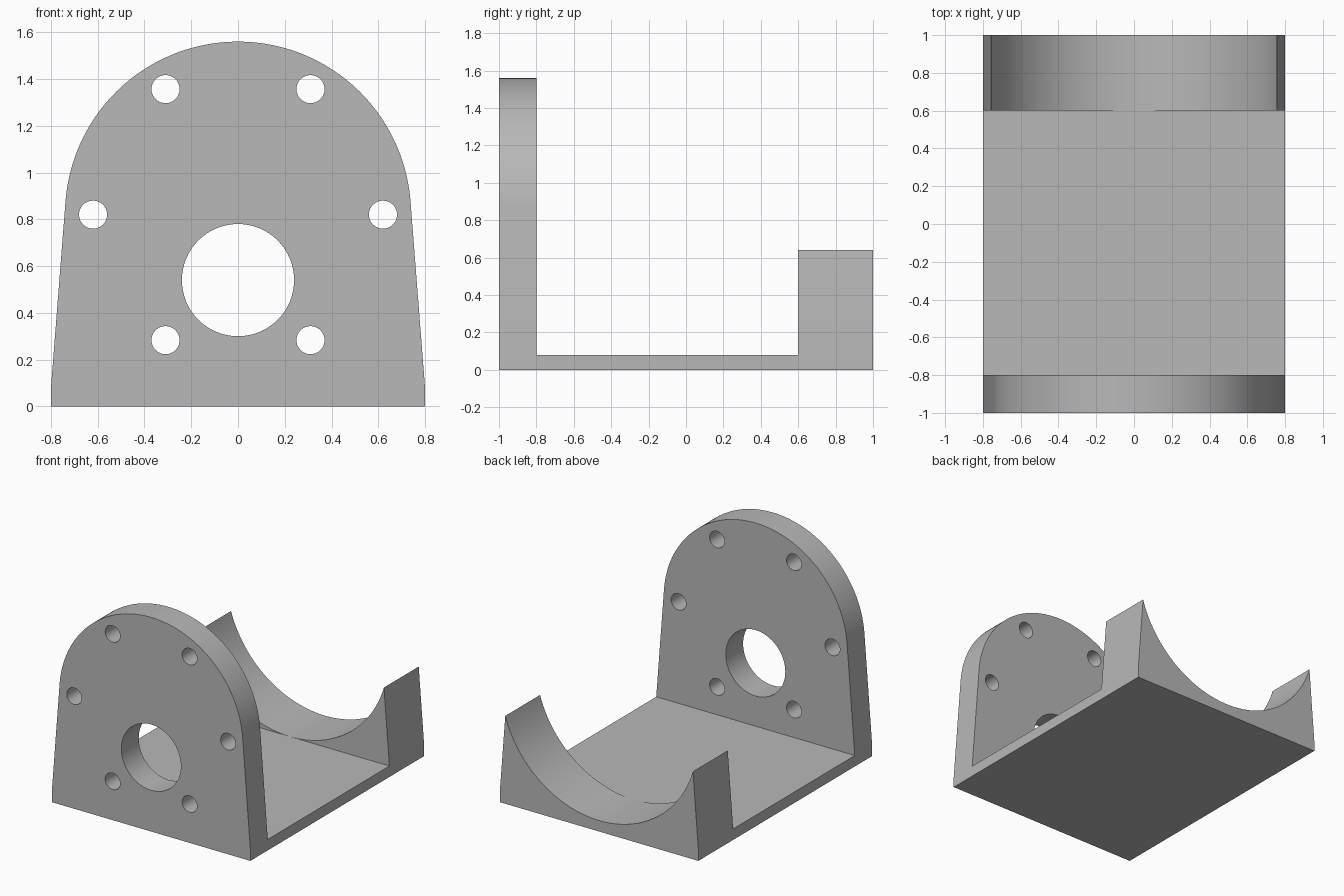
import bpy
import bmesh
from math import sin, cos, pi, radians, atan2, acos, hypot

cube = bpy.data.objects.get("Cube")
if cube:
    bpy.data.objects.remove(cube, do_unlink=True)

# Main dimensions
HALF_W, FLOOR_T = 0.8, 0.08
AXIS_Z, ARCH_R = 0.82, 0.74
CRADLE_TOP = 0.64

grey = bpy.data.materials.new("light grey")
grey.use_nodes = True
colour = (0.48, 0.48, 0.48, 1)
grey.diffuse_color = colour
grey.node_tree.nodes["Principled BSDF"].inputs["Base Color"].default_value = colour


def arc(cz, r, start, end, steps):
    """Points on a circle centred on x = 0, from start to end angle."""
    angles = [start + (end - start) * i / steps for i in range(steps + 1)]
    return [(r * cos(a), cz + r * sin(a)) for a in angles]


def extrude_profile(name, points, y0, y1, caps=True):
    """Solid made by sweeping an x-z outline from y0 to y1."""
    bm = bmesh.new()
    front = [bm.verts.new((x, y0, z)) for x, z in points]
    back = [bm.verts.new((x, y1, z)) for x, z in points]
    n = len(points)
    for i in range(n):
        j = (i + 1) % n
        bm.faces.new((front[i], front[j], back[j], back[i]))
    if caps:
        bm.faces.new(front)
        bm.faces.new(back[::-1])
    bmesh.ops.recalc_face_normals(bm, faces=bm.faces)
    mesh = bpy.data.meshes.new(name)
    bm.to_mesh(mesh)
    bm.free()
    mesh.materials.append(grey)
    obj = bpy.data.objects.new(name, mesh)
    bpy.context.collection.objects.link(obj)
    return obj


def activate(obj):
    bpy.ops.object.select_all(action='DESELECT')
    obj.select_set(True)
    bpy.context.view_layer.objects.active = obj


def drill(obj, x, z, r):
    """Cut a round hole through a plate along y."""
    bpy.ops.mesh.primitive_cylinder_add(vertices=64, radius=r, depth=0.6,
                                        location=(x, -0.9, z), rotation=(pi / 2, 0, 0))
    cutter = bpy.context.object
    cutter.name = "hole_cutter"
    cutter.hide_render = True
    cutter.data.materials.append(grey)
    activate(obj)
    mod = obj.modifiers.new("hole", 'BOOLEAN')
    mod.operation, mod.solver, mod.object = 'DIFFERENCE', 'EXACT', cutter
    bpy.ops.object.modifier_apply(modifier=mod.name)
    bpy.data.objects.remove(cutter, do_unlink=True)


# Side walls lean inward from the floor edge until tangent to the arch
drop = AXIS_Z - FLOOR_T
tangent = acos(ARCH_R / hypot(HALF_W, drop)) - atan2(drop, HALF_W)
tx, tz = ARCH_R * cos(tangent), AXIS_Z + ARCH_R * sin(tangent)
base = [(-HALF_W, FLOOR_T), (-HALF_W, 0), (HALF_W, 0), (HALF_W, FLOOR_T)]

# Arched front plate with a shaft opening and a ring of bolt holes
plate = extrude_profile("front_plate",
                        base + arc(AXIS_Z, ARCH_R, tangent, pi - tangent, 96), -1, -0.8)
drill(plate, 0, 0.54, 0.24)
for k in range(6):
    a = radians(60 * k)
    drill(plate, 0.62 * cos(a), AXIS_Z + 0.62 * sin(a), 0.06)

# Floor between the two uprights
floor = extrude_profile("floor", base, -0.8, 0.6, caps=False)

# Rear cradle: round saddle touching the floor, with knife-edge tips
tip_x = HALF_W + (tx - HALF_W) * (CRADLE_TOP - FLOOR_T) / (tz - FLOOR_T)
rise = CRADLE_TOP - FLOOR_T
saddle_r = (tip_x ** 2 + rise ** 2) / (2 * rise)
saddle_z = FLOOR_T + saddle_r
end = atan2(CRADLE_TOP - saddle_z, tip_x)
cradle = extrude_profile("rear_cradle",
                         base + arc(saddle_z, saddle_r, end, -pi - end, 80), 0.6, 1)

for obj in (plate, floor, cradle):
    activate(obj)
    bpy.ops.object.shade_smooth_by_angle(angle=radians(30))
